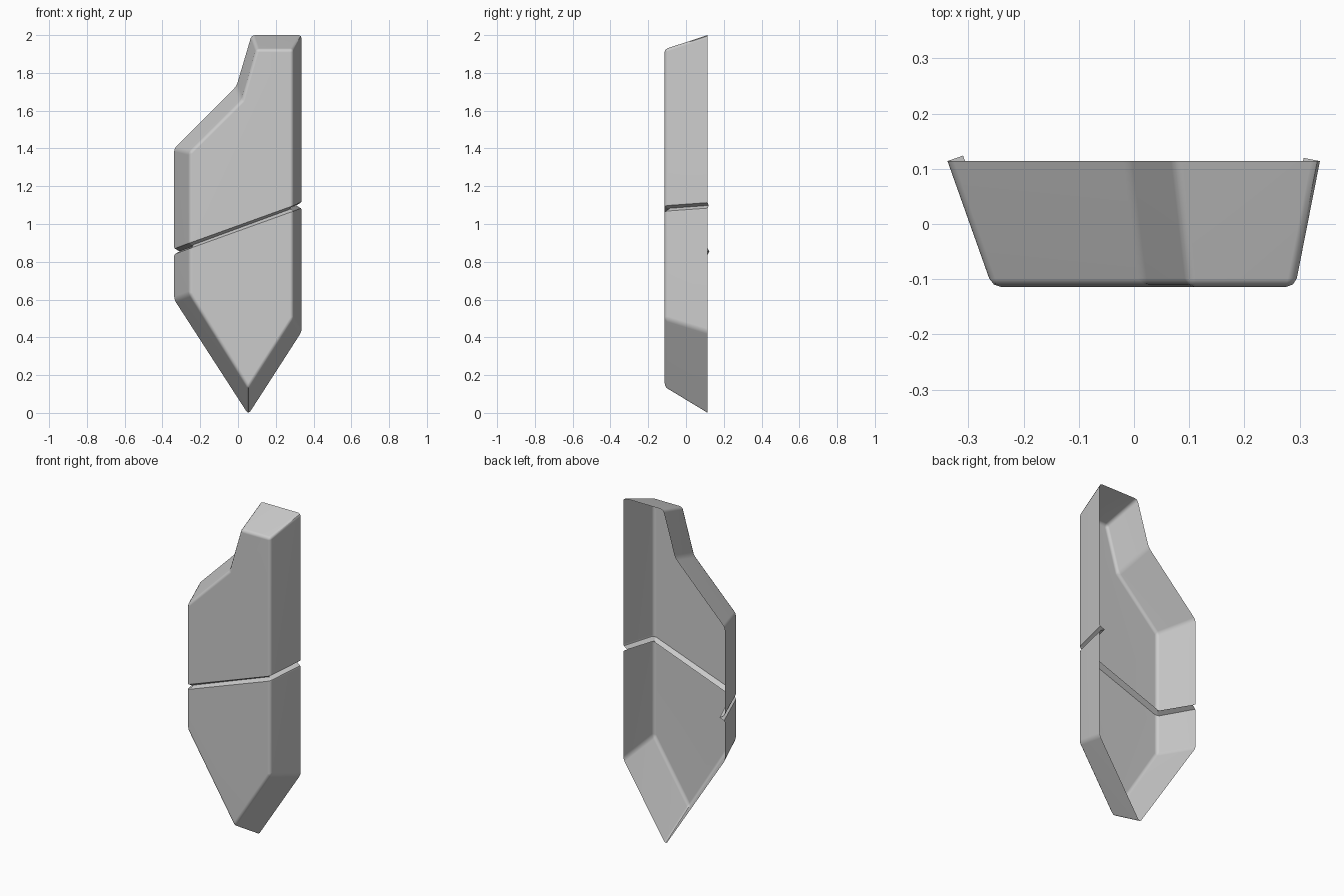
import bpy, bmesh
from mathutils import Vector

cube = bpy.data.objects.get("Cube")
if cube:
    bpy.data.objects.remove(cube, do_unlink=True)

# Grey material
grey = bpy.data.materials.new("plain grey")
grey.use_nodes = True
color = (0.6, 0.6, 0.6, 1)
grey.diffuse_color = color
grey.node_tree.nodes["Principled BSDF"].inputs["Base Color"].default_value = color

# Open back rim and smaller front face, as matching (x, z) outlines
HALF_DEPTH = 0.114
RIM = [(0.072, 2), (-0.008, 1.73), (-0.338, 1.4), (-0.338, 0.6),
       (0.055, -0.008), (0.337, 0.43), (0.337, 2)]
FACE = [(0.098, 1.925), (0.02, 1.655), (-0.257, 1.38), (-0.257, 0.63),
        (0.055, 0.13), (0.292, 0.5), (0.292, 1.925)]

bm = bmesh.new()
back = [bm.verts.new((x, HALF_DEPTH, z)) for x, z in RIM]
front = [bm.verts.new((x, -HALF_DEPTH, z)) for x, z in FACE]
bm.faces.new(front)
for i in range(len(RIM)):
    j = (i + 1) % len(RIM)
    bm.faces.new((back[i], back[j], front[j], front[i]))
bm.normal_update()

# Rounded corners; the back stays open
bmesh.ops.bevel(bm, geom=[e for e in bm.edges if not e.is_boundary],
                offset=0.016, offset_type='OFFSET', segments=2, profile=0.5,
                affect='EDGES', clamp_overlap=True)
bmesh.ops.recalc_face_normals(bm, faces=bm.faces[:])
if max(bm.faces, key=lambda f: f.calc_area()).normal.y > 0:
    bmesh.ops.reverse_faces(bm, faces=bm.faces[:])

# Slanted V groove running across the front and both sides
slope_normal = Vector((-0.36, 0, 1)).normalized()
center = Vector((0, 0, 0.977))


def cut(shift):
    geom = bm.verts[:] + bm.edges[:] + bm.faces[:]
    result = bmesh.ops.bisect_plane(bm, geom=geom, dist=1e-5,
                                    plane_co=center + slope_normal * shift,
                                    plane_no=slope_normal)
    return [g for g in result["geom_cut"] if isinstance(g, bmesh.types.BMVert)]


for side in (-1, 1):
    cut(side * 0.016)
groove = cut(0)
bm.normal_update()
moves = [(v, v.normal.copy()) for v in groove]
for v, normal in moves:
    v.co -= normal * 0.03

# Soften the groove lips
lips = [e for e in bm.edges if not e.is_boundary and all(
    abs(abs((v.co - center).dot(slope_normal)) - 0.016) < 1e-4 for v in e.verts)
    and abs((e.verts[0].co - e.verts[1].co).dot(slope_normal)) < 1e-4]
bmesh.ops.bevel(bm, geom=lips, offset=0.005, offset_type='OFFSET', segments=1,
                profile=0.5, affect='EDGES', clamp_overlap=True)

mesh = bpy.data.meshes.new("grooved_panel")
bm.to_mesh(mesh)
bm.free()
mesh.materials.append(grey)
panel = bpy.data.objects.new("grooved_panel", mesh)
bpy.context.collection.objects.link(panel)

# Smooth shading with large flat faces kept crisp
bpy.context.view_layer.objects.active = panel
panel.select_set(True)
bpy.ops.object.shade_smooth_by_angle(angle=0.7)
weighted = panel.modifiers.new("weighted_normals", 'WEIGHTED_NORMAL')
weighted.keep_sharp = True
